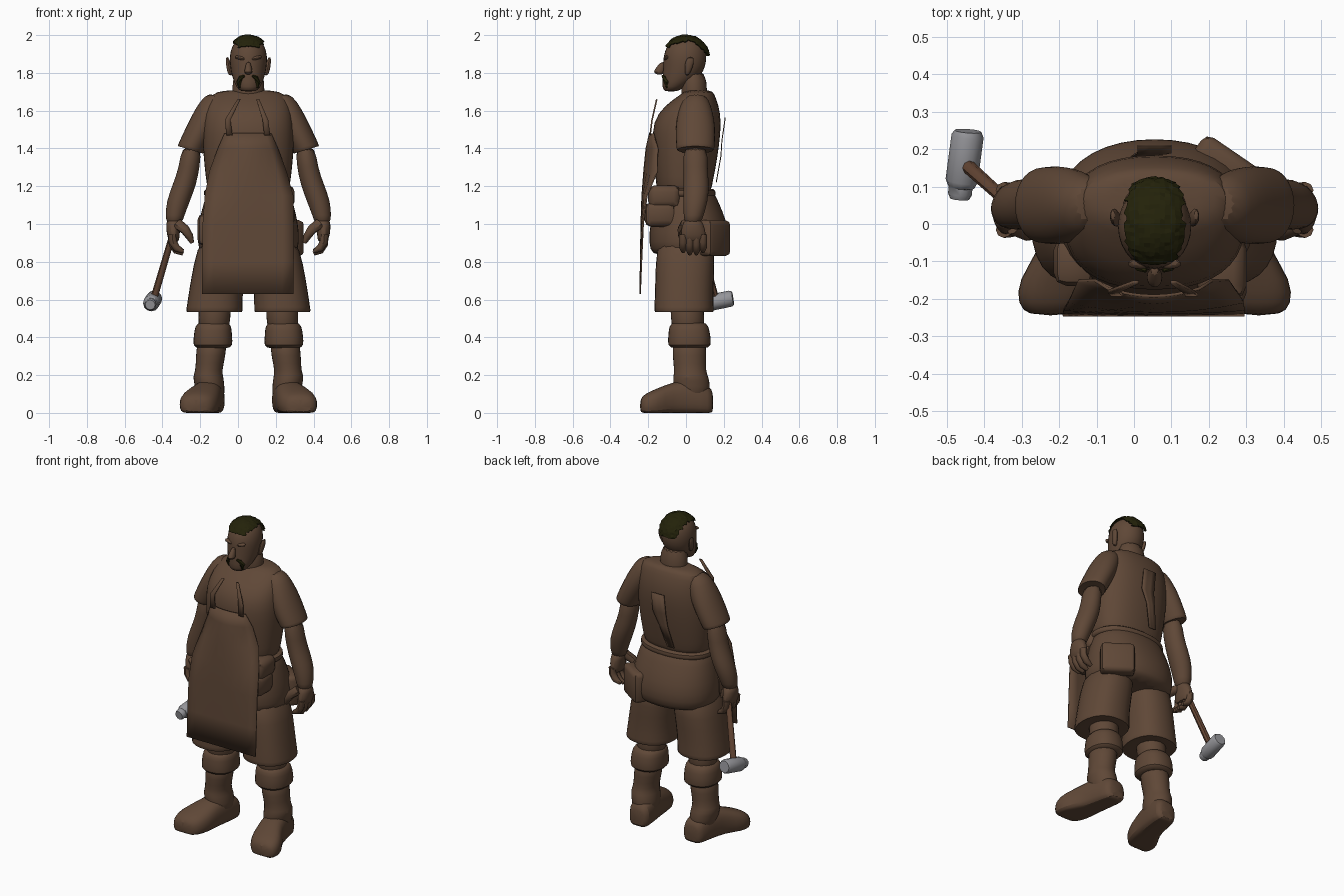
import bpy, bmesh, math, random
from mathutils import Vector

random.seed(4)
if "Cube" in bpy.data.objects:
    bpy.data.objects.remove(bpy.data.objects["Cube"], do_unlink=True)

MIDDLE = 0.055  # body centre line


def material(name, colour):
    mat = bpy.data.materials.new(name)
    mat.use_nodes = True
    mat.diffuse_color = (*colour, 1)
    shader = mat.node_tree.nodes["Principled BSDF"]
    shader.inputs["Base Color"].default_value = (*colour, 1)
    shader.inputs["Roughness"].default_value = 0.8
    return mat


BROWN = material("warm brown", (0.115, 0.064, 0.038))
WOOD = material("handle wood", (0.13, 0.062, 0.035))
HAIR = material("dark olive hair", (0.017, 0.016, 0.003))
STEEL = material("grey steel", (0.3, 0.3, 0.32))


def finish(name, bm, mat, subdivide=0, thickness=0, smooth=True):
    bmesh.ops.recalc_face_normals(bm, faces=bm.faces)
    mesh = bpy.data.meshes.new(name)
    bm.to_mesh(mesh)
    bm.free()
    mesh.materials.append(mat)
    obj = bpy.data.objects.new(name, mesh)
    bpy.context.collection.objects.link(obj)
    if smooth:
        bpy.ops.object.select_all(action="DESELECT")
        obj.select_set(True)
        bpy.context.view_layer.objects.active = obj
        bpy.ops.object.shade_smooth_by_angle(angle=math.radians(45))
    if thickness:
        solid = obj.modifiers.new("thickness", "SOLIDIFY")
        solid.thickness, solid.offset = thickness, 0
    if subdivide:
        sub = obj.modifiers.new("rounding", "SUBSURF")
        sub.levels = sub.render_levels = subdivide
    return obj


def loft(name, rings, mat=BROWN, side=1, along="z", sides=14, power=1.0, lean=0):
    """Skin rings of (offset from centre line, y, z, half width, half depth)."""
    bm = bmesh.new()
    loops = []
    for off, y, z, rx, ry in rings:
        loop = []
        for i in range(sides):
            a = math.tau * i / sides
            u = rx * math.copysign(abs(math.cos(a)) ** power, math.cos(a))
            v = ry * math.copysign(abs(math.sin(a)) ** power, math.sin(a))
            dy, dz = (v, lean * u) if along == "z" else (0, v)
            loop.append(bm.verts.new((MIDDLE + side * (off + u), y + dy, max(0, z + dz))))
        loops.append(loop)
    for low, high in zip(loops, loops[1:]):
        for i in range(sides):
            j = (i + 1) % sides
            bm.faces.new((low[i], low[j], high[j], high[i]))
    bm.faces.new(loops[0])
    bm.faces.new(loops[-1])
    return finish(name, bm, mat, subdivide=1)


def tube(name, points, radii, mat=BROWN, sides=8):
    """Tapered tube through a few points."""
    bm = bmesh.new()
    points = [Vector(p) for p in points]
    loops = []
    for k, p in enumerate(points):
        way = points[min(k + 1, len(points) - 1)] - points[max(k - 1, 0)]
        turn = way.to_track_quat("Z", "Y")
        loops.append([bm.verts.new(p + turn @ Vector((radii[k] * math.cos(math.tau * i / sides),
                      radii[k] * math.sin(math.tau * i / sides), 0))) for i in range(sides)])
    for a, b in zip(loops, loops[1:]):
        for i in range(sides):
            bm.faces.new((a[i], a[i - 1], b[i - 1], b[i]))
    bm.faces.new(loops[0])
    bm.faces.new(loops[-1])
    return finish(name, bm, mat)


def sheet(name, rows, thickness=0.008, columns=8):
    """Cloth from rows of (left x, right x, y, z, how far the edges bend back)."""
    bm = bmesh.new()
    grid = []
    for left, right, y, z, bend in rows:
        steps = [i / columns for i in range(columns + 1)]
        grid.append([bm.verts.new((left + (right - left) * t, y + bend * (2 * t - 1) ** 2, z)) for t in steps])
    for a, b in zip(grid, grid[1:]):
        for i in range(columns):
            bm.faces.new((a[i], a[i + 1], b[i + 1], b[i]))
    return finish(name, bm, BROWN, thickness=thickness)


def block(name, centre, size, bevel=0.035, turn=0):
    bm = bmesh.new()
    bmesh.ops.create_cube(bm, size=1)
    bmesh.ops.scale(bm, vec=size, verts=bm.verts)
    bmesh.ops.bevel(bm, geom=bm.edges[:], offset=bevel, segments=2, affect="EDGES", profile=0.5)
    obj = finish(name, bm, BROWN)
    obj.location, obj.rotation_euler.z = centre, turn
    return obj


# Torso, tunic skirt and belt
loft("shirt", [(0, -.01, 1.14, .21, .14), (0, -.01, 1.2, .222, .148), (0, -.005, 1.3, .235, .165),
               (0, 0, 1.42, .245, .178), (0, .005, 1.54, .245, .185), (0, .03, 1.63, .225, .145),
               (0, .065, 1.69, .2, .085), (0, .065, 1.71, .13, .07)], sides=20, power=.85)
loft("tunic_skirt", [(0, .015, .83, .24, .18), (0, .015, .86, .268, .21), (0, .018, .95, .275, .218),
                     (0, .01, 1.06, .255, .19), (0, 0, 1.16, .225, .155), (0, 0, 1.19, .2, .13)],
     sides=20, power=.9)
loft("belt", [(0, -.005, z, .225 + w, .15 + w) for z, w in ((1.14, .006), (1.15, .014), (1.18, .014), (1.19, 0))],
     sides=20, power=.9)

# Head and face
loft("neck", [(0, .045, 1.6, .09, .075), (0, .045, 1.7, .088, .068), (0, .035, 1.82, .085, .075)])
loft("head", [(0, -.08, 1.7, .04, .035), (0, -.068, 1.722, .066, .06), (0, -.022, 1.78, .09, .105),
              (0, -.008, 1.84, .1, .116), (0, -.005, 1.89, .103, .118), (0, -.002, 1.94, .091, .104),
              (0, 0, 1.97, .066, .078), (0, 0, 1.985, .03, .04)])
loft("nose", [(0, -.138, 1.79, .014, .02), (0, -.145, 1.805, .026, .032), (0, -.137, 1.825, .019, .025),
              (0, -.12, 1.86, .012, .015)], sides=8)
loft("lower_lip", [(0, -.112, 1.743, .02, .008), (0, -.114, 1.752, .025, .014), (0, -.11, 1.76, .02, .006)], sides=8)
for side, label in ((1, "left"), (-1, "right")):
    loft(label + "_ear", [(.092, .005, 1.785, .012, .008), (.1, .01, 1.81, .015, .02),
                          (.108, .02, 1.86, .014, .028), (.112, .024, 1.885, .006, .014)], side=side, sides=8)
    loft(label + "_brow", [(.04, -.105, 1.868, .032, .01), (.04, -.108, 1.877, .036, .017),
                           (.04, -.1, 1.89, .03, .012)], side=side, sides=8, lean=.2)
    tube(label + "_moustache", [(MIDDLE + side * x, y, z) for x, y, z in
                                ((.022, -.124, 1.785), (.04, -.115, 1.775), (.05, -.103, 1.75), (.045, -.098, 1.722))],
         [.006, .012, .015, .008], HAIR, sides=6)

# Cropped hair strip with a ragged edge
bm = bmesh.new()
grid = []
for i in range(25):
    tilt = math.radians(-60 + 145 * i / 24)
    row = []
    for j in range(13):
        ragged = random.uniform(-5, 5) if j in (0, 12) else random.uniform(-1, 1)
        spread = math.radians((j - 6) * 7 * (1 - .35 * abs(i / 12 - 1) ** 3) + ragged)
        ruffle = random.uniform(1, 1.04)
        lean = tilt + random.uniform(-.02, .02)
        row.append(bm.verts.new((MIDDLE + .112 * ruffle * math.sin(spread),
                                 .121 * ruffle * math.cos(spread) * math.sin(lean),
                                 1.882 + min(.118, .115 * ruffle * math.cos(spread) * math.cos(lean)))))
    grid.append(row)
for a, b in zip(grid, grid[1:]):
    for j in range(12):
        bm.faces.new((a[j], a[j + 1], b[j + 1], b[j]))
finish("cropped_hair", bm, HAIR, thickness=.006, smooth=False)

# Limbs, built for both sides
for side, label in ((1, "left"), (-1, "right")):
    loft(label + "_sleeve", [(.305, .05, 1.395, .055, .08), (.307, .05, 1.39, .07, .1), (.305, .05, 1.4, .07, .104),
                             (.268, .05, 1.47, .074, .108), (.228, .05, 1.55, .075, .105),
                             (.19, .05, 1.625, .072, .085), (.16, .055, 1.685, .05, .055)], side=side, lean=.3)
    loft(label + "_arm", [(.392, .035, 1.0, .042, .045), (.39, .04, 1.04, .05, .053), (.372, .05, 1.12, .064, .068),
                          (.338, .055, 1.21, .064, .07), (.312, .05, 1.3, .056, .064), (.3, .05, 1.42, .055, .07)], side=side)
    loft(label + "_palm", [(.392, .038, .9, .026, .062), (.398, .038, .94, .036, .074), (.398, .038, .99, .04, .062),
                           (.392, .036, 1.03, .042, .045)], side=side, sides=10)
    for i in range(4):
        y = -.015 + i * .035
        drop = .012 * (i in (1, 2))
        tube(f"{label}_finger_{i}", [(MIDDLE + side * x, y, z - drop) for x, z in
                                     ((.402, .945), (.4, .905), (.38, .872), (.345, .855))],
             [.022, .022, .02, .011], sides=8)
    tube(label + "_thumb", [(MIDDLE + side * x, y, z) for x, y, z in
                            ((.375, 0, 1.0), (.335, -.02, .97), (.312, -.02, .935), (.297, -.015, .9))],
         [.03, .026, .021, .011])
    loft(label + "_shorts", [(.18, -.01, .535, .13, .135), (.18, -.01, .533, .154, .162), (.18, -.01, .545, .153, .162),
                             (.172, -.01, .65, .145, .158), (.152, -.005, .78, .143, .16), (.125, 0, .95, .13, .155)],
         side=side, power=.85)
    loft(label + "_knee", [(.185, .01, .4, .085, .09), (.18, .01, .5, .085, .088), (.175, 0, .62, .095, .1)], side=side)
    loft(label + "_boot_cuff", [(.188, .018, .34, .08, .09), (.188, .018, .353, .11, .12), (.188, .018, .41, .103, .114),
                                (.186, .015, .46, .1, .108), (.184, .015, .485, .075, .085)], side=side, power=.85)
    loft(label + "_boot_shaft", [(.2, .035, .06, .08, .095), (.205, .03, .15, .08, .1), (.214, .025, .19, .084, .097),
                                 (.21, .022, .22, .072, .085), (.2, .018, .3, .08, .092), (.19, .018, .4, .085, .094)], side=side)
    loft(label + "_foot", [(.19, .145, .05, .05, .06), (.192, .125, .06, .072, .085), (.205, .03, .08, .08, .105),
                           (.225, -.07, .07, .084, .095), (.258, -.15, .05, .11, .082), (.272, -.215, .04, .096, .065),
                           (.278, -.245, .03, .06, .045)], side=side, along="y", power=.75)
    # Front apron strap
    near, far = MIDDLE + side * .1, MIDDLE + side * .05
    sheet(label + "_front_strap", [(near - .016, near + .016, -.19, 1.47, 0), (near - .025, near + .005, -.18, 1.55, 0),
                                   (far - .008, far + .008, -.155, 1.66, 0)], columns=2)

# Back apron strap
sheet("back_strap", [(-.03, .02, .16, 1.22, 0), (0, .06, .185, 1.36, 0), (.01, .1, .19, 1.44, 0),
                     (.01, .1, .208, 1.565, 0)], thickness=.005, columns=3)

# Apron
sheet("apron", [(-.19, .295, -.243, .63, 0), (-.19, .295, -.24, .8, .004), (-.187, .295, -.237, 1.0, .01),
                (-.175, .292, -.232, 1.15, .025), (-.15, .255, -.222, 1.28, .07), (-.105, .21, -.21, 1.4, .06),
                (-.07, .175, -.192, 1.48, .02)])

# Belt pouches
block("front_pouch_body", (.235, -.137, 1.05), (.13, .165, .13))
block("front_pouch_flap", (.235, -.115, 1.145), (.13, .17, .12))
block("back_pouch", (.25, .15, .925), (.2, .09, .19), .025, turn=-.6)
block("right_pouch", (-.16, -.1, .97), (.11, .13, .17))

# Hammer
tube("hammer_handle", [(-.325, .03, 1.0), (-.35, .07, .93), (-.45, .16, .59)], [.015, .017, .019], WOOD)
tube("hammer_head", [(-.465, .067, .572), (-.464, .08, .574), (-.463, .098, .577), (-.462, .1, .578), (-.46, .115, .58),
                     (-.444, .235, .605), (-.443, .248, .607)],
     [.026, .032, .032, .036, .043, .043, .036], STEEL, sides=12)
